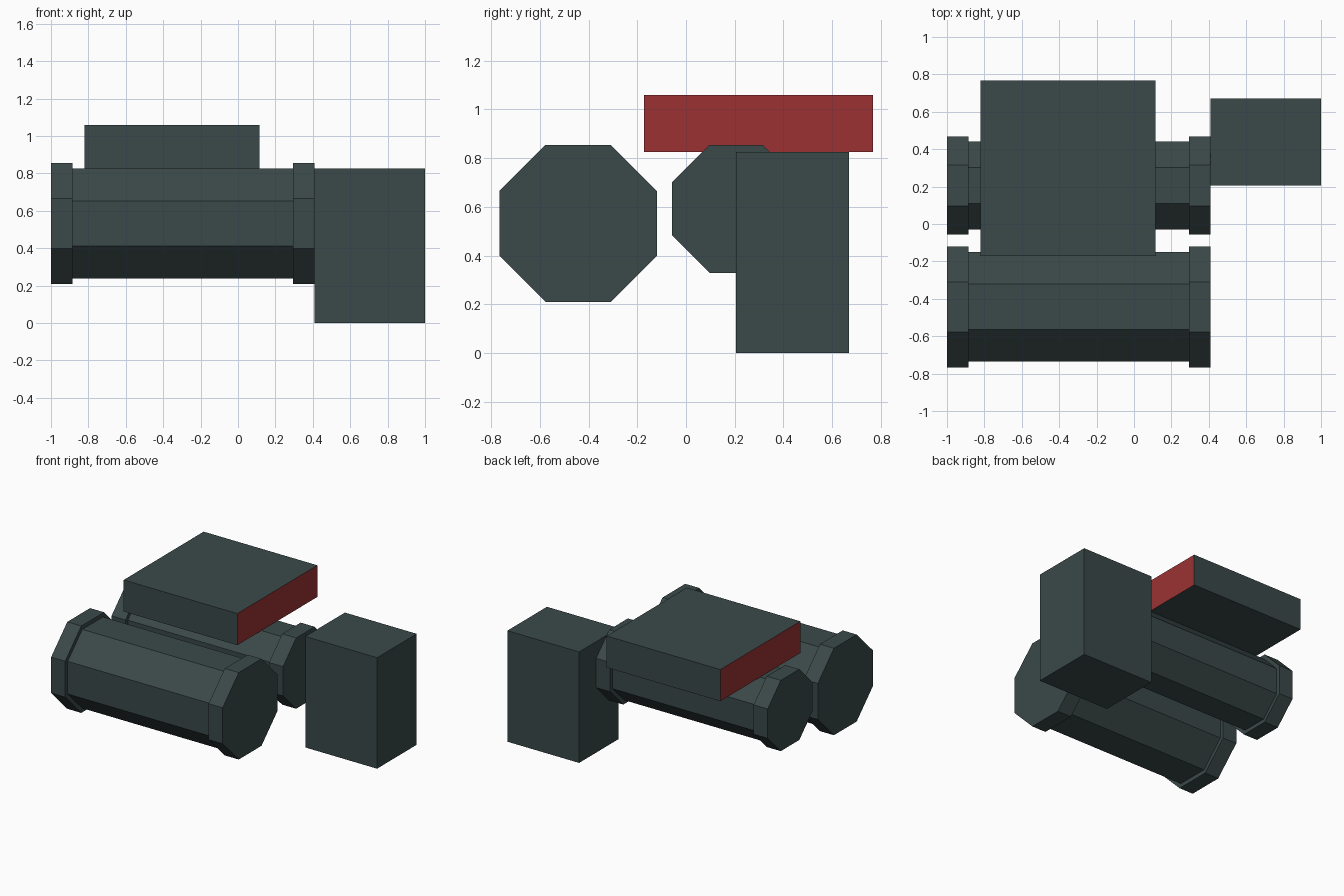
import bpy
import bmesh
from math import cos, pi
from mathutils import Matrix, Vector

cube = bpy.data.objects.get("Cube")
if cube:
    bpy.data.objects.remove(cube, do_unlink=True)


def material(name, rgb):
    mat = bpy.data.materials.new(name)
    mat.use_nodes = True
    colour = (*rgb, 1)
    mat.diffuse_color = colour
    mat.node_tree.nodes["Principled BSDF"].inputs["Base Color"].default_value = colour
    return mat


slate = material("dark_slate", (0.043, 0.066, 0.066))
red = material("deep_red", (0.33, 0.031, 0.033))


def finish(name, bm, mats):
    mesh = bpy.data.meshes.new(name)
    bm.to_mesh(mesh)
    bm.free()
    for mat in mats:
        mesh.materials.append(mat)
    obj = bpy.data.objects.new(name, mesh)
    bpy.context.collection.objects.link(obj)
    return obj


def box(name, low, high, mats, side_index=0):
    """Box between two corners; faces along x take side_index."""
    low, high = Vector(low), Vector(high)
    bm = bmesh.new()
    bmesh.ops.create_cube(bm, size=1, matrix=Matrix.Translation((low + high) / 2)
                          @ Matrix.Diagonal((*(high - low), 1)))
    bm.normal_update()
    for face in bm.faces:
        if abs(face.normal.x) > 0.9:
            face.material_index = side_index
    return finish(name, bm, mats)


def octagon_bar(name, x0, x1, y, z, apothem):
    """Flat-topped octagonal prism lying along x."""
    radius = apothem / cos(pi / 8)
    bm = bmesh.new()
    bmesh.ops.create_cone(
        bm, cap_ends=True, segments=8, radius1=radius, radius2=radius, depth=x1 - x0,
        matrix=Matrix.Translation(((x0 + x1) / 2, y, z))
        @ Matrix.Rotation(pi / 2, 4, "Y") @ Matrix.Rotation(pi / 8, 4, "Z"))
    return finish(name, bm, [slate])


# Two tanks, each a body with a wider cap at both ends
for tank, y, z, body, cap in (("front_tank", -0.443, 0.532, 0.293, 0.323),
                              ("rear_tank", 0.206, 0.592, 0.235, 0.263)):
    octagon_bar(tank + "_body", -0.885, 0.295, y, z, body)
    octagon_bar(tank + "_right_cap", -1, -0.885, y, z, cap)
    octagon_bar(tank + "_left_cap", 0.295, 0.41, y, z, cap)

# Upright block at the end of the rear tank
box("side_block", (0.41, 0.205, 0), (1, 0.67, 0.825), [slate])

# Slab on top with red ends
box("top_slab", (-0.82, -0.172, 0.825), (0.115, 0.768, 1.06), [slate, red], 1)
